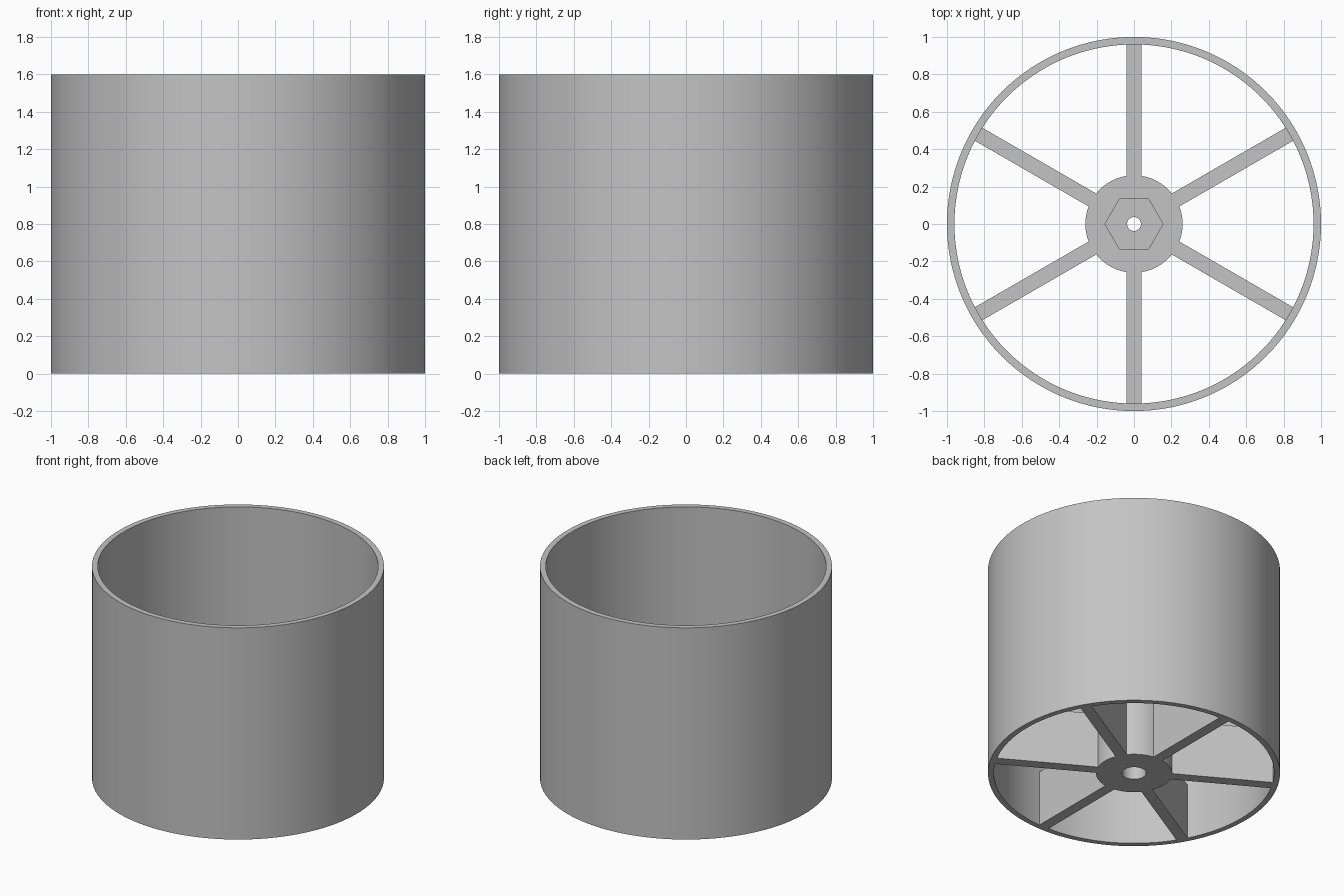
import bpy, bmesh
from math import sin, cos, pi, asin, sqrt

if "Cube" in bpy.data.objects:
    bpy.data.objects.remove(bpy.data.objects["Cube"], do_unlink=True)

HEIGHT, OUTER, INNER = 1.6, 1.0, 0.96
SPOKES, HALF_WIDTH, HUB_R, SPOKE_H = 6, 0.04, 0.26, 0.42

grey = bpy.data.materials.new("plain grey")
grey.use_nodes = True
colour = (0.55, 0.55, 0.55, 1)
grey.diffuse_color = colour
grey.node_tree.nodes["Principled BSDF"].inputs["Base Color"].default_value = colour


def circle(radius, count):
    return [(radius * cos(2 * pi * i / count), radius * sin(2 * pi * i / count))
            for i in range(count)]


def prism(name, outline, z0, z1):
    """Extrude a flat outline upwards into a solid."""
    bm = bmesh.new()
    base = bm.faces.new([bm.verts.new((x, y, z0)) for x, y in outline])
    top = bmesh.ops.extrude_face_region(bm, geom=[base])["geom"]
    bmesh.ops.translate(bm, vec=(0, 0, z1 - z0),
                        verts=[v for v in top if isinstance(v, bmesh.types.BMVert)])
    bmesh.ops.recalc_face_normals(bm, faces=bm.faces)
    mesh = bpy.data.meshes.new(name)
    bm.to_mesh(mesh)
    bm.free()
    mesh.materials.append(grey)
    obj = bpy.data.objects.new(name, mesh)
    bpy.context.collection.objects.link(obj)
    return obj


def activate(obj):
    bpy.ops.object.select_all(action='DESELECT')
    obj.select_set(True)
    bpy.context.view_layer.objects.active = obj


def cut(obj, outline, z0, z1):
    """Remove a prism from the object."""
    cutter = prism("cutter", outline, z0, z1)
    cutter.hide_render = True
    activate(obj)
    mod = obj.modifiers.new("cut", 'BOOLEAN')
    mod.operation, mod.solver, mod.object = 'DIFFERENCE', 'EXACT', cutter
    bpy.ops.object.modifier_apply(modifier=mod.name)
    bpy.data.objects.remove(cutter, do_unlink=True)


def smooth(obj):
    activate(obj)
    bpy.ops.object.shade_smooth_by_angle(angle=pi / 6)


# Outer drum: an open tube
drum = prism("drum_wall", circle(OUTER, 128), 0, HEIGHT)
cut(drum, circle(INNER, 128), -0.1, HEIGHT + 0.1)
smooth(drum)

# Hub and spokes share one outline
outline = []
tip = sqrt((INNER + 0.002) ** 2 - HALF_WIDTH ** 2)
half_angle = asin(HALF_WIDTH / HUB_R)
step = 2 * pi / SPOKES
for k in range(SPOKES):
    a = pi / 2 + k * step
    for side in (-HALF_WIDTH, HALF_WIDTH):
        outline.append((tip * cos(a) - side * sin(a), tip * sin(a) + side * cos(a)))
    # hub arc up to the next spoke
    arc = step - 2 * half_angle
    for i in range(13):
        t = a + half_angle + arc * i / 12
        outline.append((HUB_R * cos(t), HUB_R * sin(t)))
hub = prism("hub_and_spokes", outline, 0, SPOKE_H)

# Nut pocket above, shaft bore below, small hole through
cut(hub, circle(0.155, 6), 0.28, SPOKE_H + 0.1)
cut(hub, circle(0.083, 48), -0.1, 0.22)
cut(hub, circle(0.037, 32), 0.1, 0.35)
smooth(hub)
